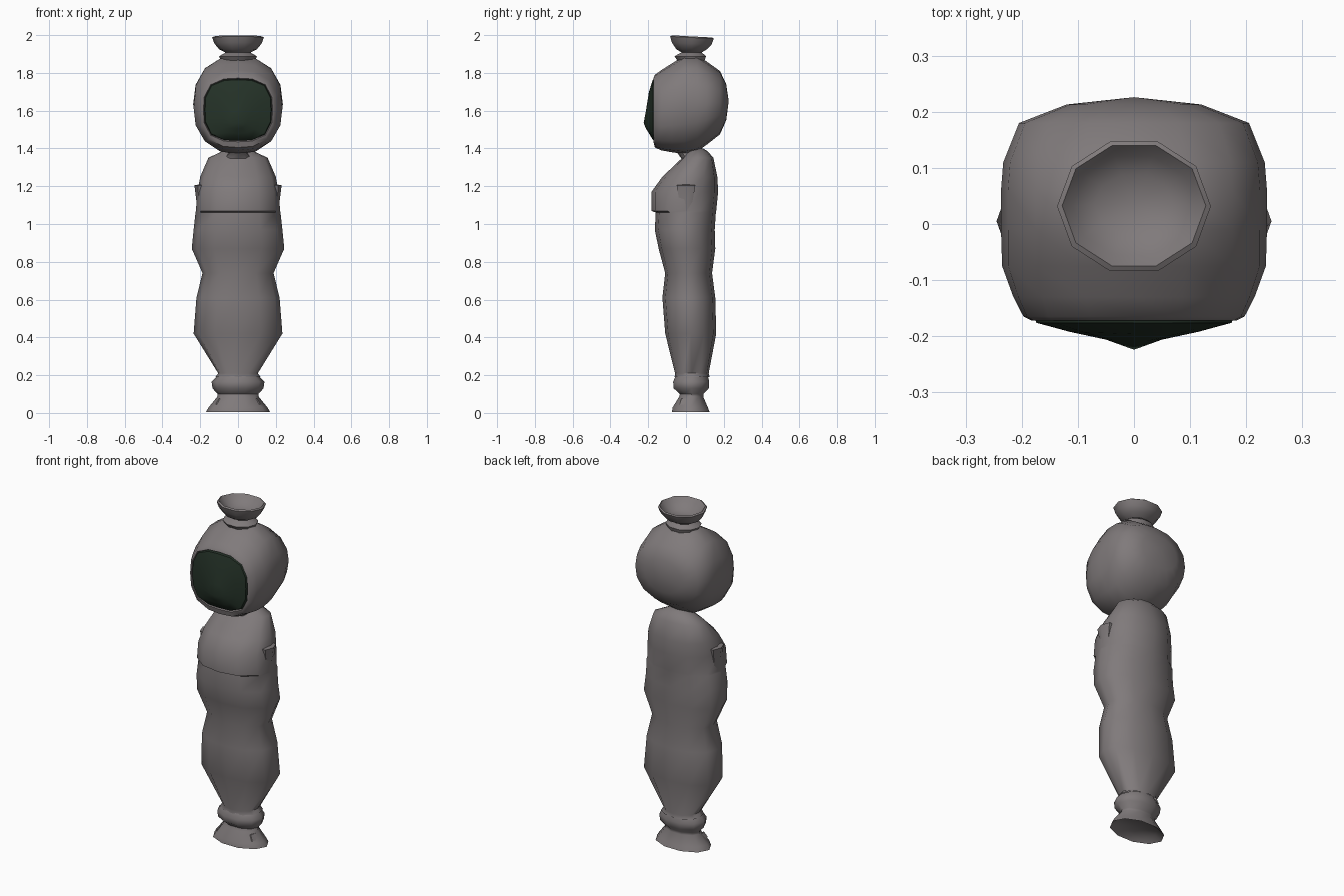
import bpy, bmesh, math


def material(name, rgb):
    m = bpy.data.materials.new(name)
    m.diffuse_color = (*rgb, 1)
    return m


CLOTH = material("grey cloth", (0.215, 0.195, 0.198))
VISOR = material("dark green face", (0.018, 0.032, 0.021))


def curve(a, n, p):
    """Point i of n on a unit rounded outline with roundness power p."""
    t = 2 * math.pi * a / n
    c, s = math.cos(t), math.sin(t)
    f = (abs(c) ** p + abs(s) ** p) ** (-1 / p)
    return c * f, s * f


def loft(name, rings, mat, start=None, end=None, angle=50):
    """Skin a list of point rings; start and end are optional tip points."""
    bm = bmesh.new()
    rows = [[bm.verts.new(p) for p in r] for r in rings]
    n = len(rows[0])
    for r, s in zip(rows, rows[1:]):
        for i in range(n):
            j = (i + 1) % n
            bm.faces.new((r[i], r[j], s[j], s[i]))
    for tip, row in ((start, rows[0]), (end, rows[-1])):
        if tip:
            v = bm.verts.new(tip)
            for i in range(n):
                bm.faces.new((row[i], row[(i + 1) % n], v))
    bmesh.ops.recalc_face_normals(bm, faces=bm.faces)
    me = bpy.data.meshes.new(name)
    bm.to_mesh(me)
    bm.free()
    me.materials.append(mat)
    ob = bpy.data.objects.new(name, me)
    bpy.context.collection.objects.link(ob)
    bpy.ops.object.select_all(action='DESELECT')
    ob.select_set(True)
    bpy.context.view_layer.objects.active = ob
    bpy.ops.object.shade_smooth_by_angle(angle=math.radians(angle))
    return ob


def flat_ring(z, w, y0, y1, p=2.2, n=12, tilt=0.0):
    """Horizontal ring; tilt raises its back and lowers its front."""
    pts = []
    for i in range(n):
        c, s = curve(i, n, p)
        pts.append((w * c, (y0 + y1) / 2 + (y1 - y0) / 2 * s, z + tilt * s))
    return pts


def upright_ring(y, w, z0, z1, p=2.3, n=16, bow=0.0):
    """Ring facing the front; bow pushes its sides backwards."""
    pts = []
    for i in range(n):
        c, s = curve(i, n, p)
        pts.append((w * c, y + bow * abs(c), (z0 + z1) / 2 + (z1 - z0) / 2 * s))
    return pts


# Wrapped body: z, half width, front y, back y
body = [
    (0.19, 0.12, -0.06, 0.125), (0.21, 0.105, -0.058, 0.12),
    (0.42, 0.235, -0.11, 0.16), (0.61, 0.22, -0.125, 0.155),
    (0.74, 0.188, -0.11, 0.138), (0.87, 0.245, -0.145, 0.155),
    (0.97, 0.235, -0.165, 0.152), (1.06, 0.225, -0.16, 0.158),
    (1.07, 0.223, -0.183, 0.16), (1.17, 0.215, -0.183, 0.17),
    (1.25, 0.20, -0.125, 0.166), (1.35, 0.157, -0.02, 0.145),
    (1.385, 0.085, 0.01, 0.115), (1.40, 0.045, 0.03, 0.09)]
loft("body", [flat_ring(*r) for r in body], CLOTH, end=(0, 0.06, 1.405))

# Flared foot with a hollow underside, and the tied ankle band
foot = [(0.03, 0.13, -0.055, 0.10), (0.005, 0.17, -0.08, 0.13),
        (0.03, 0.155, -0.075, 0.12), (0.085, 0.11, -0.04, 0.095),
        (0.10, 0.108, -0.035, 0.095), (0.13, 0.135, -0.07, 0.125),
        (0.165, 0.14, -0.073, 0.128), (0.195, 0.11, -0.06, 0.12)]
loft("foot", [flat_ring(*r, p=2, n=10) for r in foot], CLOTH, start=(0, 0.02, 0.035))

# Small cloth tabs on the foot and sleeve nubs below the shoulders
for side, word in ((-1, "left"), (1, "right")):
    tab = [[(side * (x + d), y, z) for x, y, z in
            ((0.112, -0.035, 0.045), (0.125, 0.01, 0.045),
             (0.105, 0.02, 0.075), (0.095, -0.025, 0.075))] for d in (0, 0.006)]
    loft(word + "_foot_tab", tab, CLOTH, end=(side * 0.116, -0.007, 0.06), angle=30)
    nub = [[(side * (0.195 + w * math.cos(k * math.pi / 3)),
             0.0 + 1.6 * w * math.sin(k * math.pi / 3), z) for k in range(6)]
           for z, w in ((1.0, 0.025), (1.12, 0.025), (1.205, 0.036))]
    loft(word + "_sleeve", nub, CLOTH, end=(side * 0.20, 0, 1.21))

# Neck between shoulders and hood
loft("neck", [flat_ring(1.34, 0.09, -0.02, 0.11), flat_ring(1.375, 0.05, -0.045, 0.06),
              flat_ring(1.42, 0.10, -0.09, 0.10)], CLOTH)

# Hood: y, half width, bottom z, top z, roundness
hood = [(-0.145, 0.175, 1.45, 1.76, 3.0), (-0.172, 0.183, 1.435, 1.772, 3.0),
        (-0.165, 0.197, 1.405, 1.79, 2.7), (-0.13, 0.215, 1.39, 1.815, 2.5),
        (-0.075, 0.235, 1.38, 1.85, 2.4), (-0.01, 0.237, 1.37, 1.89, 2.3),
        (0.06, 0.237, 1.385, 1.89, 2.3), (0.11, 0.233, 1.42, 1.86, 2.3),
        (0.18, 0.205, 1.475, 1.81, 2.3), (0.213, 0.12, 1.55, 1.74, 2.2)]
loft("hood", [upright_ring(*r) for r in hood], CLOTH, end=(0, 0.226, 1.65))

# Dark face filling the hood opening, bulging to a low ridge
face = [(-0.15, 0.182, 1.438, 1.77, 3.2, 16, 0),
        (-0.176, 0.174, 1.446, 1.763, 3.2, 16, 0.0),
        (-0.196, 0.115, 1.48, 1.70, 2.8, 16, 0.004),
        (-0.212, 0.05, 1.505, 1.60, 2.2, 16, 0.006)]
loft("face", [upright_ring(*r) for r in face], VISOR, end=(0, -0.224, 1.535))

# Tied tuft on top of the hood, open like a bowl
tuft = [(1.86, 0.09, -0.045, 0.10), (1.887, 0.10, -0.065, 0.11),
        (1.897, 0.085, -0.05, 0.10), (1.908, 0.065, -0.025, 0.085),
        (1.925, 0.10, -0.055, 0.115), (1.955, 0.125, -0.08, 0.14),
        (1.987, 0.137, -0.09, 0.153), (1.993, 0.128, -0.08, 0.145),
        (1.97, 0.11, -0.06, 0.125), (1.94, 0.07, -0.02, 0.09)]
rings = [flat_ring(*r, p=2, n=10, tilt=-0.006 if r[0] > 1.95 else 0) for r in tuft]
loft("tuft", rings, CLOTH, end=(0, 0.035, 1.935), angle=60)
